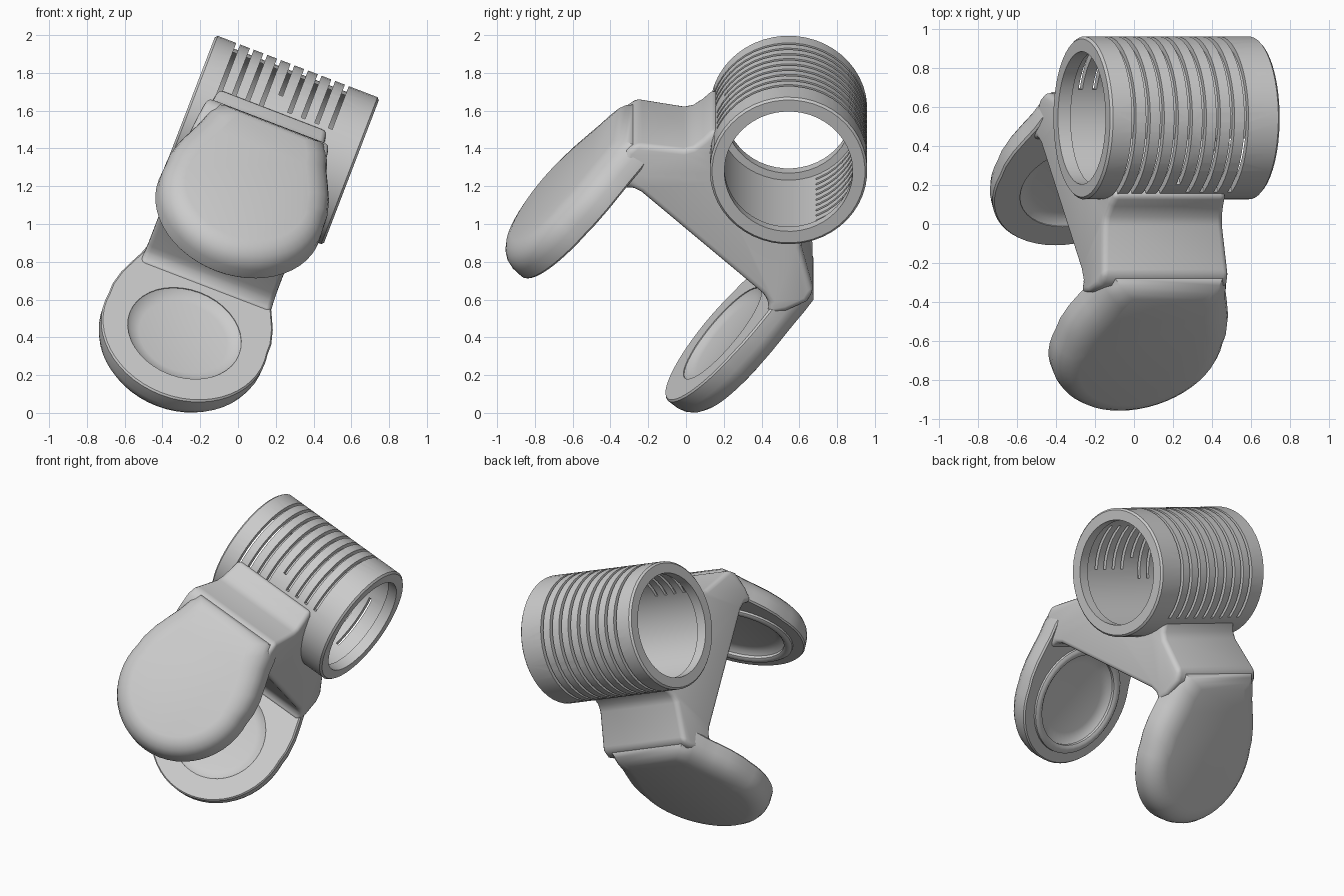
import bpy, bmesh
from math import sin, cos, pi, radians
from mathutils import Matrix, Vector

cube = bpy.data.objects.get("Cube")
if cube:
    bpy.data.objects.remove(cube, do_unlink=True)

# Tilted working frame: x across the clip, y from pad to pad, z towards the tube
FRAME = (Matrix.Translation((-0.248, -0.417, 0.496))
         @ Matrix.Rotation(radians(21), 4, 'Y') @ Matrix.Rotation(radians(-41.8), 4, 'X'))

INNER, OUTER = 0.525, 0.71
PAD_Z, PAD_R = 0.36, 0.455
FRONT_SHIFT, BACK_SHIFT = (0.03, 0, 0), (-0.006, -0.016, 0)
TUBE = Vector((0.047, 0.026, 1.411))
TUBE_R, BORE_R, CHAMBER_R, TUBE_HALF = 0.417, 0.34, 0.38, 0.465


def add_loft(bm, rings, cyclic=False):
    """Skin a list of equal rings; cap the ends unless the loft is cyclic."""
    loops = [[bm.verts.new(p) for p in ring] for ring in rings]
    n = len(loops[0])
    pairs = list(zip(loops, loops[1:]))
    if cyclic:
        pairs.append((loops[-1], loops[0]))
    else:
        bm.faces.new(loops[0])
        bm.faces.new(loops[-1])
    for a, b in pairs:
        for i in range(n):
            j = (i + 1) % n
            bm.faces.new((a[i], a[j], b[j], b[i]))


def make(name, lofts, cyclic=False, shift=(0, 0, 0)):
    bm = bmesh.new()
    for rings in lofts:
        add_loft(bm, rings, cyclic)
    bmesh.ops.recalc_face_normals(bm, faces=bm.faces)
    mesh = bpy.data.meshes.new(name)
    bm.to_mesh(mesh)
    bm.free()
    obj = bpy.data.objects.new(name, mesh)
    bpy.context.collection.objects.link(obj)
    obj.matrix_world = FRAME @ Matrix.Translation(shift)
    return obj


def apply(obj, kind, **settings):
    mod = obj.modifiers.new(kind.title(), kind)
    for key, value in settings.items():
        setattr(mod, key, value)
    bpy.context.view_layer.objects.active = obj
    bpy.ops.object.modifier_apply(modifier=mod.name)


def cut(obj, cutter):
    cutter.hide_render = True
    bpy.context.view_layer.update()
    apply(obj, 'BOOLEAN', operation='DIFFERENCE', solver='EXACT', object=cutter)
    bpy.data.objects.remove(cutter, do_unlink=True)


def smooth(obj, angle=40):
    bpy.ops.object.select_all(action='DESELECT')
    obj.select_set(True)
    bpy.context.view_layer.objects.active = obj
    bpy.ops.object.shade_smooth_by_angle(angle=radians(angle))


def tube_ring(x, r, n=48):
    return [TUBE + Vector((x, r * cos(2 * pi * i / n), r * sin(2 * pi * i / n))) for i in range(n)]


def pad_ring(y, r, n=40):
    return [(r * cos(2 * pi * i / n), y, 0.345 + r * sin(2 * pi * i / n)) for i in range(n)]


def pad_outline(y, inset, drop):
    """Round paddle with full shoulders that narrows upward into the neck."""
    pts = [((PAD_R - inset) * cos(a), y, PAD_Z + (drop - inset) * sin(a))
           for a in (radians(8 - 196 * i / 28) for i in range(29))]
    side = [(0.45, 0.5), (0.43, 0.6), (0.395, 0.7), (0.365, 0.78), (0.345, 0.86), (0.31, 0.935)]
    left = [(-(w - inset), y, z - inset * 0.8) for w, z in side]
    return pts + left + [(-x, y, z) for x, y, z in reversed(left)]


# Two facing pads with a dished inner side
for name, sign, drop, shift in (("front_pad", -1, 0.455, FRONT_SHIFT),
                                ("back_pad", 1, 0.475, BACK_SHIFT)):
    layers = [(INNER, 0.008), (INNER + 0.01, 0), (0.6, 0.003), (0.64, 0.015),
              (0.672, 0.038), (0.698, 0.075), (OUTER, 0.12)]
    pad = make(name, [[pad_outline(sign * y, inset, drop) for y, inset in layers]], shift=shift)
    cut(pad, make("dish_cutter", [[pad_ring(sign * y, r) for y, r in
                                   ((0.45, 0.31), (0.53, 0.31), (0.55, 0.285), (0.56, 0.24))]],
                  shift=shift))
    smooth(pad)

# Raised lip around the front dish
lip = [(0.55, 0.37), (0.512, 0.365), (0.502, 0.35), (0.502, 0.325), (0.512, 0.31), (0.55, 0.31)]
smooth(make("front_pad_lip", [[pad_ring(-y, r) for y, r in lip]], cyclic=True, shift=FRONT_SHIFT))

# Bridge joining both pads and carrying the tube
half = [(0.44, 0.76), (0.5, 0.745), (0.535, 0.69), (0.6, 0.77), (0.65, 0.88), (0.638, 0.945),
        (0.425, 1.085), (0.397, 1.125), (0.384, 1.19), (0.38, 1.27)]
profile = [(y - 0.016, z) for y, z in half] + [(-y, z) for y, z in reversed(half)]
bridge = make("bridge", [[[(side * (0.368 - 0.12 * (z - 0.76)), y, z) for y, z in profile]
                          for side in (-1, 1)]], shift=(0.008, 0, 0))
apply(bridge, 'BEVEL', width=0.03, segments=3, limit_method='ANGLE', angle_limit=radians(40))
cut(bridge, make("bridge_cutter", [[tube_ring(x, 0.398) for x in (-0.6, 0.6)]]))
smooth(bridge)

# Open tube with softened rims and a wider chamber between its end lips
e = 0.012
lip_x = TUBE_HALF - 0.07
walls = [(-TUBE_HALF, BORE_R), (-TUBE_HALF, TUBE_R - e), (e - TUBE_HALF, TUBE_R),
         (TUBE_HALF - e, TUBE_R), (TUBE_HALF, TUBE_R - e), (TUBE_HALF, BORE_R),
         (lip_x, BORE_R), (lip_x, CHAMBER_R), (-lip_x, CHAMBER_R), (-lip_x, BORE_R)]
tube = make("tube", [[tube_ring(x, r) for x, r in walls]], cyclic=True)


def slot(x, start, end, steps=36):
    """Curved blade, shallow at the crown and breaking through near its ends."""
    rings = []
    for i in range(steps + 1):
        a = radians(90 + start + (end - start) * i / steps)
        d = Vector((0, cos(a), sin(a)))
        low = d * 0.37 + Vector((0, 0, 0.019))
        high = d * 0.5
        rings.append([TUBE + p + Vector((x + w, 0, 0))
                      for p, w in ((low, -0.011), (low, 0.011), (high, 0.011), (high, -0.011))])
    return rings


# Nine vent slots; the middle one stops short at the front
reach = [118] * 4 + [98] + [109] * 4
cut(tube, make("slot_cutter", [slot(-0.337 + 0.077 * i, -118, front)
                               for i, front in enumerate(reach)]))
smooth(tube, 30)
